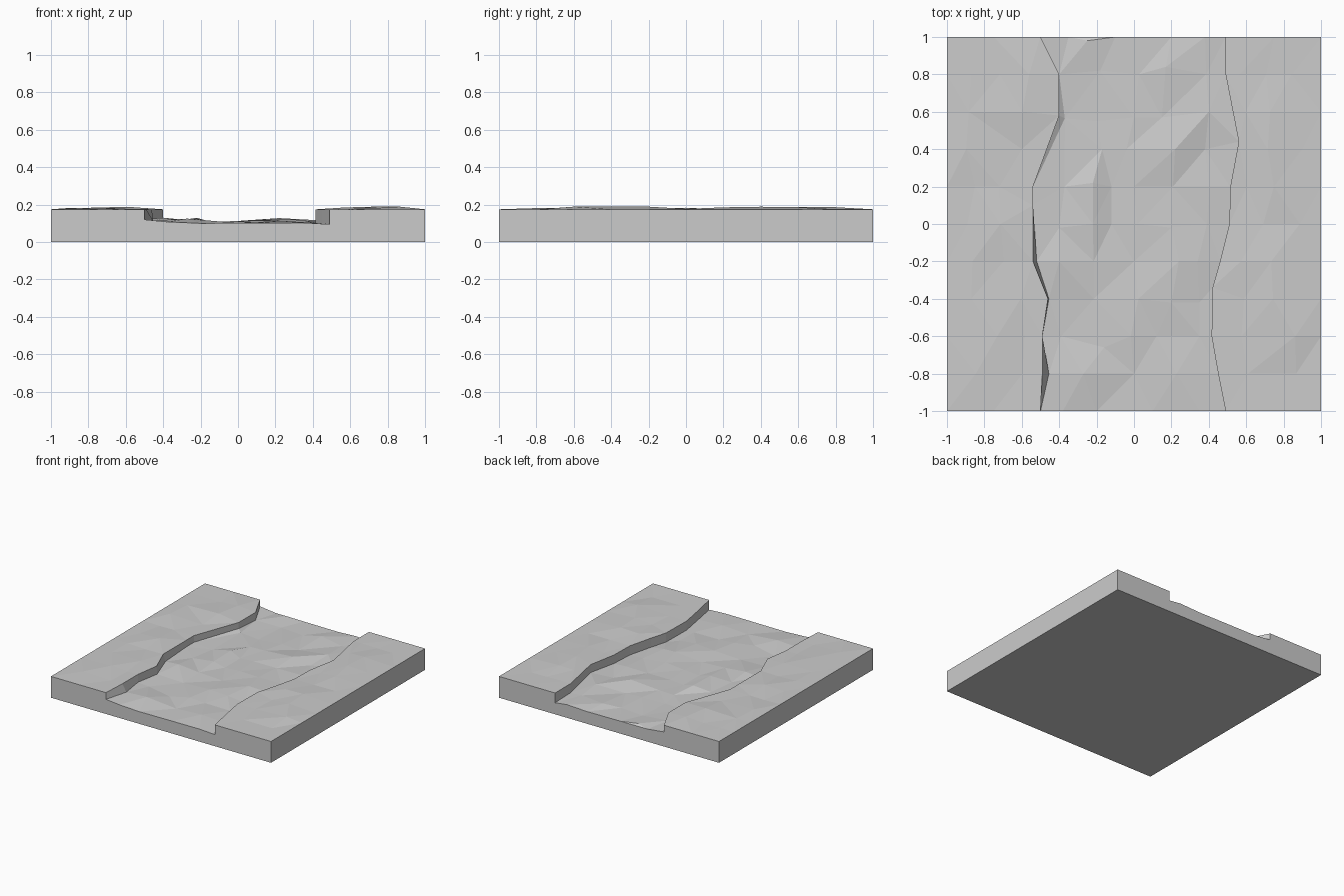
import bpy
import bmesh
import random
from mathutils import Vector
from mathutils.geometry import delaunay_2d_cdt

cube = bpy.data.objects.get("Cube")
if cube:
    bpy.data.objects.remove(cube)

random.seed(4)
BANK = 0.175

stone = bpy.data.materials.new("stone_grey")
stone.use_nodes = True
grey = (0.6, 0.6, 0.6, 1)
stone.diffuse_color = grey
stone.node_tree.nodes["Principled BSDF"].inputs["Base Color"].default_value = grey


def scatter(xs, ys, low, high, fixed, inside):
    """Loose grid of random heights that keeps clear of the fixed points."""
    pts = [Vector(p) for p in fixed]
    for x in xs:
        for y in ys:
            p = Vector((x + random.uniform(-0.03, 0.03), y, random.uniform(low, high)))
            if inside(p) and all((p - q).xy.length > 0.13 for q in pts):
                pts.append(p)
    return pts


def patch(name, rim, lower, inner):
    """Faceted top inside a rim, with walls from the rim to its lower points."""
    pts = rim + inner
    n = len(rim)
    edges = [(i, (i + 1) % n) for i in range(n)]
    out = delaunay_2d_cdt([p.xy for p in pts], edges, [], 1, 1e-5)
    bm = bmesh.new()
    top = [bm.verts.new(pts[src[0]]) for src in out[3]]
    for f in out[2]:
        bm.faces.new([top[i] for i in f])
    for a, b in edges:
        if lower(a, b):
            la, lb = lower(a, b)
            quad = [la, lb, rim[b], rim[a]]
            bm.faces.new([bm.verts.new(p) for p in quad])
    bmesh.ops.remove_doubles(bm, verts=bm.verts, dist=1e-5)
    me = bpy.data.meshes.new(name)
    bm.to_mesh(me)
    bm.free()
    me.materials.append(stone)
    ob = bpy.data.objects.new(name, me)
    bpy.context.collection.objects.link(ob)


def ground(p):
    return Vector((p.x, p.y, 0))


# Cliff lines from front to back: y, top x, foot x, foot z
west = [(-1, -.5, -.5, .12), (-.8, -.49, -.455, .115), (-.6, -.49, -.49, .11),
        (-.4, -.46, -.455, .11), (-.2, -.54, -.52, .12), (.1, -.54, -.54, .12),
        (.2, -.54, -.54, .12), (.58, -.4, -.4, .125), (.8, -.4, -.4, .11), (1, -.5, -.5, .12)]
east = [(-1, .49, .49, .095), (-.8, .45, .45, .1), (-.6, .415, .415, .1),
        (-.34, .42, .42, .1), (-.2, .46, .46, .1), (0, .51, .51, .1),
        (.2, .515, .515, .105), (.44, .56, .56, .11), (.8, .49, .49, .1), (1, .49, .49, .095)]


def edge_x(line, y):
    for a, b in zip(line, line[1:]):
        if a[0] <= y <= b[0]:
            return a[1] + (b[1] - a[1]) * (y - a[0]) / (b[0] - a[0])
    return line[-1][1]


tops, feet = {}, {}
for key, line in (("right", west), ("left", east)):
    tops[key] = [Vector((t, y, BANK)) for y, t, f, z in line]
    feet[key] = [Vector((f, y, z)) for y, t, f, z in line]

rows = [i / 5 for i in range(-4, 5)]

# Raised banks with a cliff towards the river
for key, side, line in (("right", -1, west), ("left", 1, east)):
    cliff, foot = tops[key], feet[key]
    m = len(cliff)
    outer = [Vector((side, i / 5, BANK)) for i in range(5, -6, -1)]
    mid = side * 0.75
    rim = cliff + [Vector((mid, 1, BANK))] + outer + [Vector((mid, -1, BANK))]

    def drop(a, b):
        if a < m and b < m and b == a + 1:
            return foot[a], foot[b]
        return ground(rim[a]), ground(rim[b])

    inner = scatter([side * x for x in (.58, .72, .87)], rows, .17, .19, [],
                    lambda p: (p.x - edge_x(line, p.y)) * side > 0.06)
    patch(key + "_bank", rim, drop, inner)

# Sunken river bed with ledges and bumps
bumps = [(-.37, .565, .105), (-.22, .22, .13), (-.22, 0, .125), (-.12, .2, .1),
         (-.12, 0, .1), (-.4, -.2, .13), (-.4, -.02, .112), (0, -.2, .102), (.2, -.02, .115),
         (.24, -.2, .122), (.34, -.2, .118), (.35, -.42, .1), (.2, -.42, .115),
         (.12, -.6, .102), (.35, -.6, .1), (-.39, -.6, .102), (-.16, -.66, .105),
         (-.27, -.8, .125), (0, .2, .108), (.4, .6, .118), (.38, .4, .1),
         (.22, .4, .128), (.17, .84, .115), (.15, .57, .1), (0, .57, .108),
         (-.04, .4, .11), (-.2, .55, .1), (-.25, .98, .115), (-.18, .82, .1)]
front = [Vector(p) for p in ((-.38, -1, .108), (-.2, -1, .1), (.1, -1, .102), (.35, -1, .103))]
back = [Vector((-p.x, 1, p.z)) for p in front]
bed_rim = front + feet["left"] + back + feet["right"][::-1]


def bed_drop(a, b):
    if abs(bed_rim[a].y) == 1 and bed_rim[a].y == bed_rim[b].y:
        return ground(bed_rim[a]), ground(bed_rim[b])


bed = scatter((-.4, -.2, 0, .2, .38), rows, .1, .114, bumps,
              lambda p: edge_x(west, p.y) + .07 < p.x < edge_x(east, p.y) - .06)
patch("river_bed", bed_rim, bed_drop, bed)

# Flat underside
me = bpy.data.meshes.new("underside")
me.from_pydata([(-1, -1, 0), (-1, 1, 0), (1, 1, 0), (1, -1, 0)], [], [(0, 1, 2, 3)])
me.materials.append(stone)
bpy.context.collection.objects.link(bpy.data.objects.new("underside", me))
